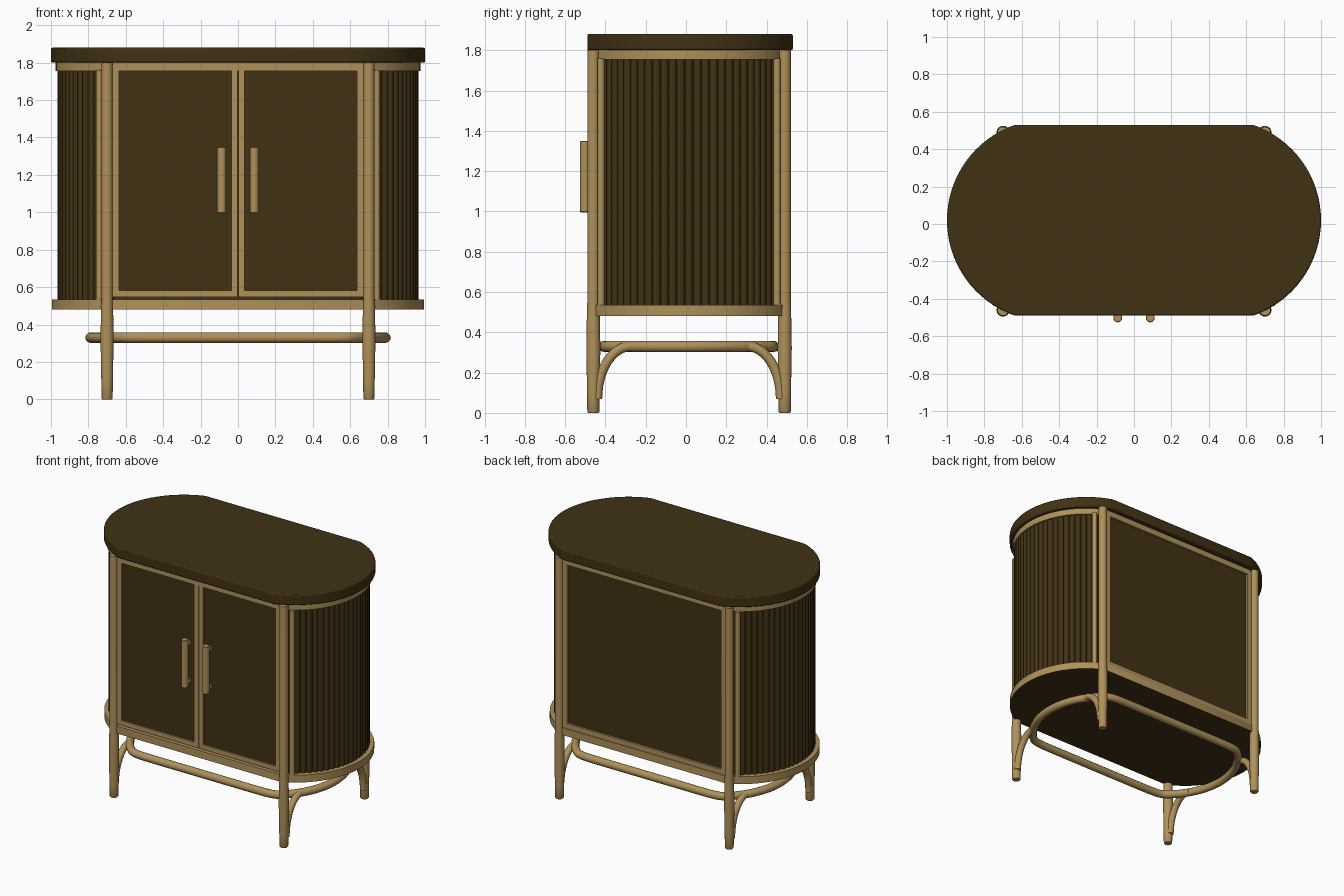
import bpy, bmesh, math
from mathutils import Vector

if "Cube" in bpy.data.objects:
    bpy.data.objects.remove(bpy.data.objects["Cube"], do_unlink=True)

CY = 0.015  # middle of the cabinet in depth


def material(name, rgb):
    m = bpy.data.materials.new(name)
    m.use_nodes = True
    m.diffuse_color = (*rgb, 1)
    m.node_tree.nodes["Principled BSDF"].inputs["Base Color"].default_value = (*rgb, 1)
    return m


DARK = material("dark walnut", (0.052, 0.031, 0.007))
LIGHT = material("light oak", (0.43, 0.285, 0.105))


def finish(name, bm, *mats, smooth=True):
    bmesh.ops.recalc_face_normals(bm, faces=bm.faces)
    mesh = bpy.data.meshes.new(name)
    bm.to_mesh(mesh)
    bm.free()
    ob = bpy.data.objects.new(name, mesh)
    bpy.context.collection.objects.link(ob)
    for m in mats:
        mesh.materials.append(m)
    if smooth:
        bpy.ops.object.select_all(action="DESELECT")
        ob.select_set(True)
        bpy.context.view_layer.objects.active = ob
        bpy.ops.object.shade_smooth_by_angle(angle=math.radians(35))
    return ob


def bevel(ob, width):
    mod = ob.modifiers.new("soft edge", "BEVEL")
    mod.width, mod.segments, mod.limit_method = width, 2, "ANGLE"


def capsule(cx, r, half_depth, cy=CY, steps=32):
    """Outline with bowed ends and flat front and back."""
    a = math.asin(half_depth / r)
    pts = []
    for side in (0, math.pi):
        for i in range(steps + 1):
            t = side - a + 2 * a * i / steps
            sx = cx if side == 0 else -cx
            pts.append((sx + r * math.cos(t), cy + r * math.sin(t)))
    return pts


def slab(name, outline, z0, z1, mat, under=None):
    bm = bmesh.new()
    face = bm.faces.new([bm.verts.new((x, y, z0)) for x, y in outline])
    out = bmesh.ops.extrude_face_region(bm, geom=[face])
    verts = [g for g in out["geom"] if isinstance(g, bmesh.types.BMVert)]
    bmesh.ops.translate(bm, vec=(0, 0, z1 - z0), verts=verts)
    bmesh.ops.recalc_face_normals(bm, faces=bm.faces)
    if under:
        for f in bm.faces:
            f.material_index = int(f.normal.z < -0.5)
    return finish(name, bm, mat, *([under] if under else []))


def box(name, x0, x1, y0, y1, z0, z1, mat):
    bm = bmesh.new()
    bmesh.ops.create_cube(bm, size=1)
    for v in bm.verts:
        v.co = Vector((x0 + (v.co.x + .5) * (x1 - x0), y0 + (v.co.y + .5) * (y1 - y0),
                       z0 + (v.co.z + .5) * (z1 - z0)))
    return finish(name, bm, mat, smooth=False)


def lathe(bm, x, y, profile, sides=20):
    """Stack of (radius, z) rings closed at both ends."""
    rings = [[bm.verts.new((x + r * math.cos(math.tau * i / sides),
                            y + r * math.sin(math.tau * i / sides), z))
              for i in range(sides)] for r, z in profile]
    for a, b in zip(rings, rings[1:]):
        for i in range(sides):
            j = (i + 1) % sides
            bm.faces.new((a[i], a[j], b[j], b[i]))
    bm.faces.new(rings[0][::-1])
    bm.faces.new(rings[-1])


def tube(name, pts, radius, mat, cyclic=False):
    cu = bpy.data.curves.new(name, "CURVE")
    cu.dimensions = "3D"
    cu.bevel_depth, cu.bevel_resolution, cu.use_fill_caps = radius, 4, True
    sp = cu.splines.new("POLY")
    sp.points.add(len(pts) - 1)
    for p, co in zip(sp.points, pts):
        p.co = (*co, 1)
    sp.use_cyclic_u = cyclic
    cu.materials.append(mat)
    ob = bpy.data.objects.new(name, cu)
    bpy.context.collection.objects.link(ob)
    return ob


# Top, bands, base and inner body
top = slab("table_top", capsule(0.46, 0.54, 0.51, 0.02), 1.80, 1.88, DARK)
bevel(top, 0.008)
slab("upper_band", capsule(0.46, 0.515, 0.475), 1.755, 1.80, LIGHT)
base = slab("base_band", capsule(0.46, 0.535, 0.485), 0.48, 0.535, LIGHT, DARK)
slab("body_core", capsule(0.46, 0.488, 0.445), 0.53, 1.76, DARK)

# Rounded vertical slats around both bowed ends
for side, name in ((1, "left_slats"), (-1, "right_slats")):
    bm = bmesh.new()
    count, span = 27, math.radians(63)
    for i in range(count):
        t = -span + 2 * span * i / (count - 1)
        lathe(bm, side * (0.46 + 0.485 * math.cos(t)), CY + 0.485 * math.sin(t),
              [(0.021, 0.53), (0.021, 1.757)], 12)
    finish(name, bm, DARK)

# Legs and slim posts at the ends of the slats
for sx, sn in ((1, "left"), (-1, "right")):
    for sy, fn in ((-1, "front"), (1, "back")):
        y = CY + sy * 0.475
        bm = bmesh.new()
        lathe(bm, sx * 0.70, y, [(0.026, 0), (0.030, 0.006), (0.031, 0.1), (0.035, 0.32),
                                 (0.033, 0.45), (0.030, 0.55), (0.030, 1.80)])
        finish(f"{fn}_{sn}_leg", bm, LIGHT)
        bm = bmesh.new()
        lathe(bm, sx * 0.742, CY + sy * 0.437, [(0.018, 0.53), (0.018, 1.76)], 12)
        finish(f"{fn}_{sn}_post", bm, LIGHT)
        # Bent brace from the foot up into the stretcher ring
        arch = []
        for i in range(13):
            t = math.pi / 2 * i / 12
            arch.append((sx * 0.705, CY + sy * (0.29 + 0.165 * math.cos(t)),
                         0.07 + 0.26 * math.sin(t)))
        arch.append((sx * 0.715, CY + sy * 0.25, 0.33))
        tube(f"{fn}_{sn}_brace", arch, 0.024, LIGHT)


# Stretcher ring with softened corners
ring = [Vector((x, y, 0.33)) for x, y in capsule(0.27, 0.52, 0.42, steps=12)]
for _ in range(3):
    soft = []
    for a, b in zip(ring, ring[1:] + ring[:1]):
        cut = min(0.25, 0.06 / (b - a).length)
        soft += [a.lerp(b, cut), b.lerp(a, cut)]
    ring = soft
tube("stretcher_ring", ring, 0.028, LIGHT, cyclic=True)


def frame(name, x0, x1, y0, y1, z0, z1, w):
    for side, a, b in (("right", x0, x0 + w), ("left", x1 - w, x1)):
        box(f"{name}_{side}_stile", a, b, y0, y1, z0, z1, LIGHT)
    for side, a, b in (("bottom", z0, z0 + w), ("top", z1 - w, z1)):
        box(f"{name}_{side}_rail", x0 + w, x1 - w, y0, y1, a, b, LIGHT)


# Two framed doors with handles, and a framed back
front, back = CY - 0.48, CY + 0.48
for s, name in ((1, "left_door"), (-1, "right_door")):
    x0, x1 = sorted((s * 0.002, s * 0.67))
    frame(name, x0, x1, front, front + 0.04, 0.548, 1.79, 0.034)
    box(f"{name}_panel", x0 + .02, x1 - .02, front + 0.012, front + 0.04, 0.56, 1.77, DARK)
    bm = bmesh.new()
    lathe(bm, s * 0.087, -0.502, [(0.021, 0.995), (0.024, 0.999), (0.024, 1.346), (0.021, 1.35)])
    bar = finish(f"{name}_handle", bm, LIGHT)
    for z in (1.03, 1.315):
        box(f"{name}_handle_mount", s * .087 - .015, s * .087 + .015, -0.505, front + .02,
            z - .015, z + .015, LIGHT)
frame("back", -0.67, 0.67, back - 0.04, back, 0.535, 1.79, 0.036)
box("back_panel", -0.65, 0.65, back - 0.04, back - 0.015, 0.55, 1.77, DARK)
